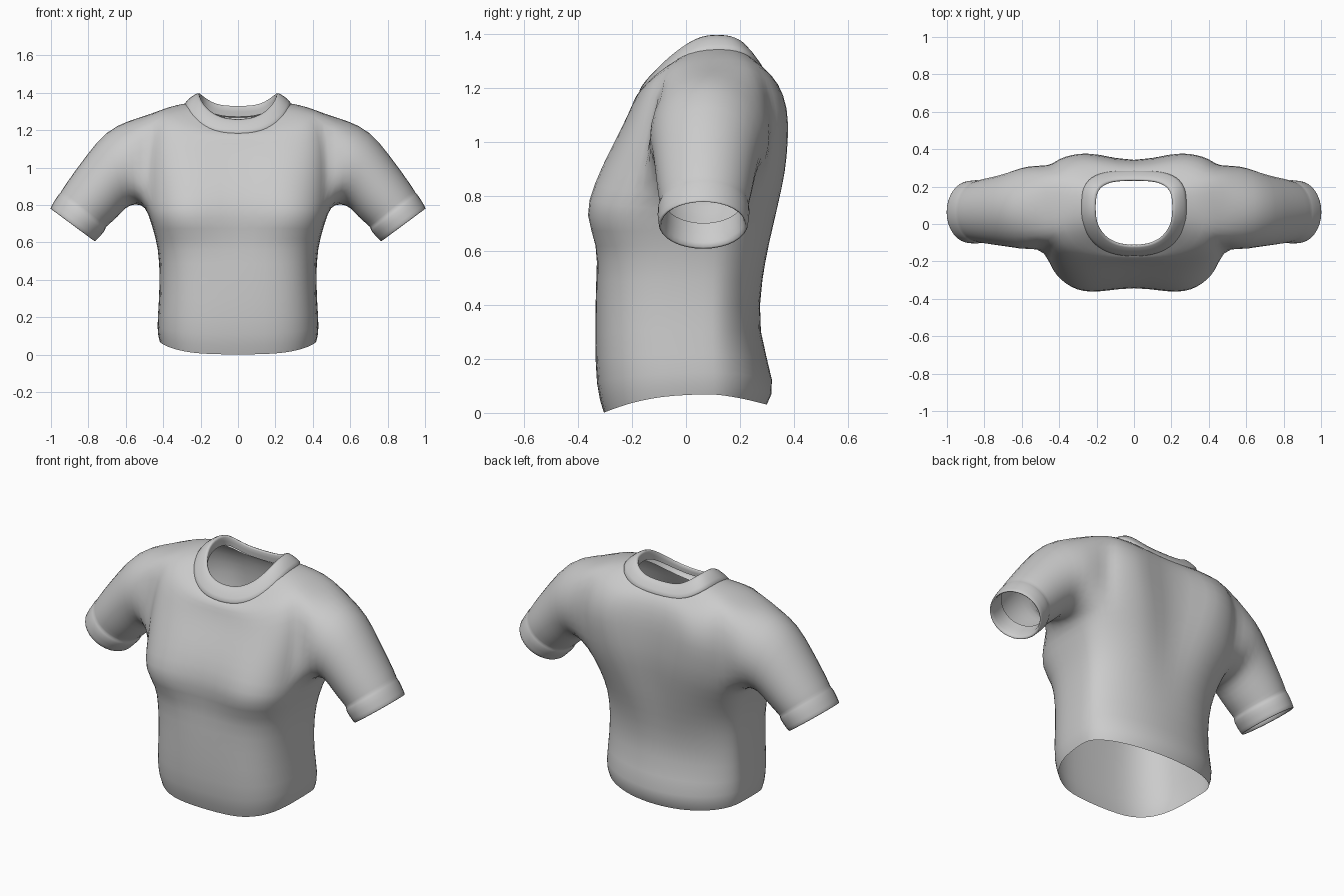
import bpy, bmesh, math

if "Cube" in bpy.data.objects:
    bpy.data.objects.remove(bpy.data.objects["Cube"])

fabric = bpy.data.materials.new("grey_fabric")
fabric.diffuse_color = (0.6, 0.6, 0.6, 1)
fabric.use_nodes = True
fabric.node_tree.nodes["Principled BSDF"].inputs["Base Color"].default_value = fabric.diffuse_color
HALF = 16   # columns from front centre to back centre
YC = 0.08   # depth of the side seams


def spow(v, e):
    return math.copysign(abs(v) ** e, v)


def half_ring(w, yf, yb, zf, zs, zb, e_front, e_back,
              dent_front=0.0, dent_back=0.0, lift_front=2.0, lift_back=2.0):
    """Half a rounded-box ring, front centre to back centre."""
    pts = []
    for j in range(HALF + 1):
        a = -math.pi / 2 + math.pi * j / HALF
        s, c = math.sin(a), max(0.0, math.cos(a))
        if j in (0, HALF):
            c = 0.0
        if s < 0:
            edge, z_mid, e, dent, lift, spread = yf, zf, e_front, dent_front, lift_front, .17
        else:
            edge, z_mid, e, dent, lift, spread = yb, zb, e_back, -dent_back, lift_back, .13
        x = w * spow(c, e)
        y = YC + (edge - YC) * abs(s) ** e + dent * math.exp(-(x / spread) ** 2)
        z = zs + (z_mid - zs) * abs(s) ** lift
        pts.append((x, y, z))
    return pts


def finish(name, bm, levels=1):
    bmesh.ops.recalc_face_normals(bm, faces=bm.faces)
    mesh = bpy.data.meshes.new(name)
    bm.to_mesh(mesh)
    bm.free()
    mesh.materials.append(fabric)
    ob = bpy.data.objects.new(name, mesh)
    bpy.context.collection.objects.link(ob)
    mirror = ob.modifiers.new("mirror", 'MIRROR')
    mirror.merge_threshold = 0.0005
    sub = ob.modifiers.new("smooth", 'SUBSURF')
    sub.levels = sub.render_levels = levels
    for p in mesh.polygons:
        p.use_smooth = True
    return ob


# ---- shirt body: width, front y, back y, front z, side z, back z,
#      front and back roundness, front and back dent, front and back lift
BODY = [
    (.420, -.305, .300, .00, .07, .03, .64, .98, 0, 0, 1.5, 1.5),
    (.438, -.335, .338, .09, .13, .10, .64, .98),
    (.422, -.338, .262, .30, .30, .30, .62, .98),
    (.420, -.338, .292, .50, .50, .50, .62, .98, .005, .01),
    (.440, -.342, .328, .62, .62, .63, .60, .92, .02, .025),
    (.472, -.403, .360, .73, .72, .77, .56, .80, .065, .045),
    (.495, -.362, .384, .85, .79, .90, .60, .66, .04, .055),
    (.500, -.298, .390, .97, .95, 1.02, .59, .54, .03, .065),
    (.495, -.246, .388, 1.06, 1.10, 1.13, .58, .47, .025, .07),
    (.470, -.207, .352, 1.13, 1.285, 1.215, .63, .53, .01, .045),
    (.380, -.190, .305, 1.17, 1.325, 1.26, .75, .62, 0, .015, 1.7, 2.3),
    (.275, -.160, .270, 1.19, 1.345, 1.28, .75, .62, 0, 0, 1.4, 2.6),
]
bm = bmesh.new()
grid = [[bm.verts.new(p) for p in half_ring(*r)] for r in BODY]
R0, R1, C0, C1 = 6, 9, 6, 11   # rows and columns of the armhole
for i in range(len(grid) - 1):
    for j in range(HALF):
        if not (R0 <= i < R1 and C0 <= j < C1):
            bm.faces.new((grid[i][j], grid[i][j + 1], grid[i + 1][j + 1], grid[i + 1][j]))

# ---- sleeve grown out of the armhole: top x z, bottom x z, front y, back y
SLEEVE = [
    (.585, 1.255, .55, .805, -.14, .315),
    (.705, 1.20, .60, .785, -.125, .282),
    (.81, 1.07, .64, .735, -.115, .258),
    (.94, .89, .695, .69, -.102, .238),
    (.950, .865, .71, .675, -.094, .228),
    (.962, .858, .705, .662, -.108, .238),
    (1.0, .795, .755, .613, -.104, .232),
    (1.008, .778, .765, .60, -.10, .228),
    (.990, .780, .78, .618, -.085, .212),
    (.93, .865, .72, .70, -.08, .21),
]
loop = [grid[R1][j] for j in range(C0, C1 + 1)]
loop += [grid[i][C1] for i in range(R1 - 1, R0 - 1, -1)]
loop += [grid[R0][j] for j in range(C1 - 1, C0 - 1, -1)]
loop += [grid[i][C0] for i in range(R0 + 1, R1)]
n = len(loop)
for tx, tz, bx, bz, yf, yb in SLEEVE:
    ring = []
    for k in range(n):
        a = 2 * math.pi * (k - (C1 - C0) / 2) / n
        c, s = math.cos(a) * 1.01, math.sin(a) * 1.02
        ring.append(bm.verts.new(((tx + bx) / 2 + (tx - bx) / 2 * c,
                                  (yf + yb) / 2 + (yb - yf) / 2 * s,
                                  (tz + bz) / 2 + (tz - bz) / 2 * c)))
    for k in range(n):
        m = (k + 1) % n
        bm.faces.new((loop[k], loop[m], ring[m], ring[k]))
    loop = ring
finish("shirt_body", bm)

# ---- neck band, folded inward at the top
COLLAR = [
    (.265, -.150, .265, 1.160, 1.32, 1.25),
    (.288, -.178, .290, 1.178, 1.335, 1.262),
    (.280, -.172, .284, 1.200, 1.360, 1.282),
    (.215, -.122, .240, 1.262, 1.405, 1.335),
    (.203, -.108, .228, 1.258, 1.395, 1.325),
    (.208, -.115, .235, 1.215, 1.340, 1.27),
]
bm = bmesh.new()
rings = [[bm.verts.new(p) for p in half_ring(*r, .85, .6, 0, 0, 1.3, 2.6)] for r in COLLAR]
for a, b in zip(rings, rings[1:]):
    for j in range(HALF):
        bm.faces.new((a[j], a[j + 1], b[j + 1], b[j]))
finish("neck_band", bm)
